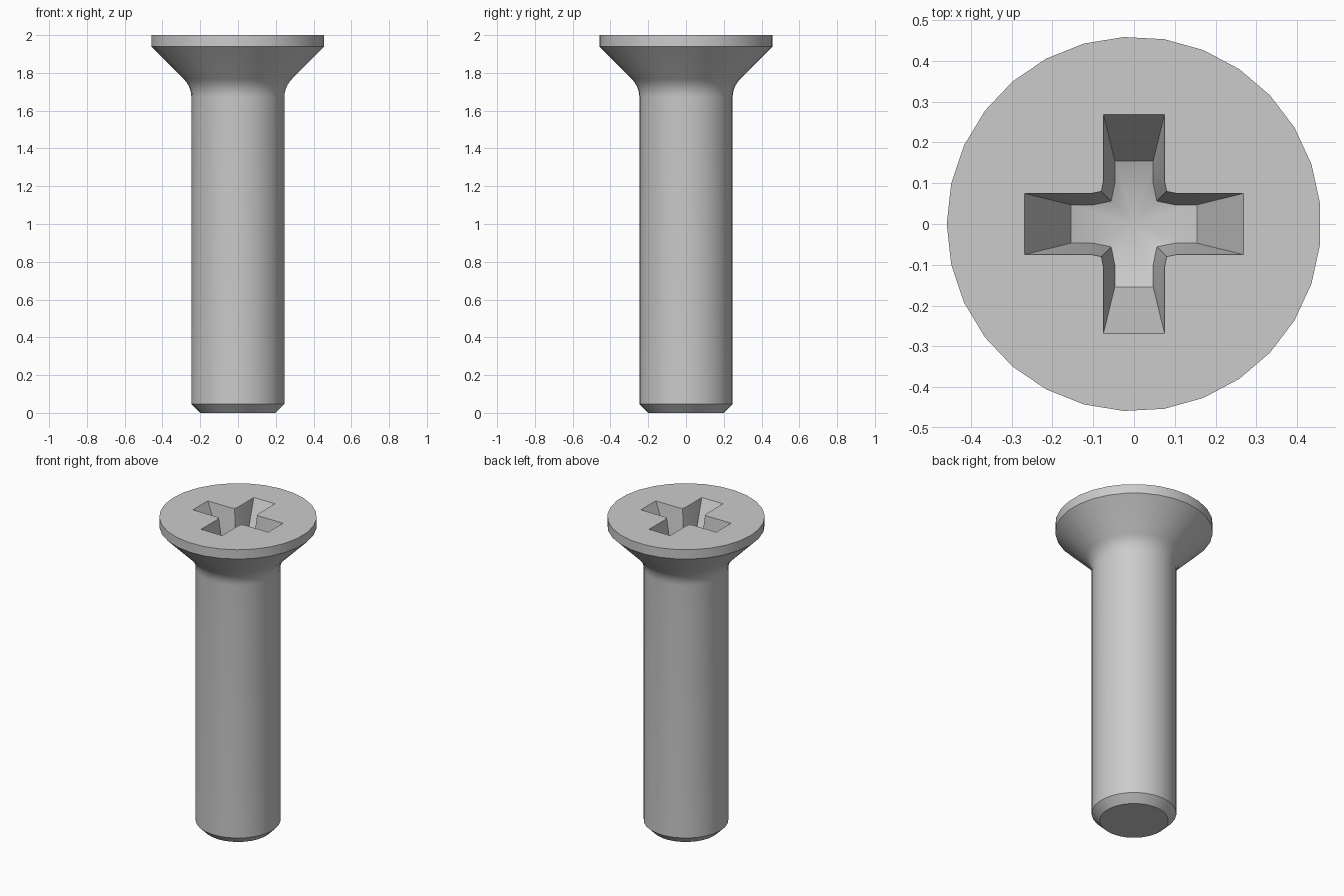
import bpy, bmesh
from math import sin, cos, pi, radians
from mathutils import Matrix, Vector

cube = bpy.data.objects.get("Cube")
if cube:
    bpy.data.objects.remove(cube, do_unlink=True)

SIDES = 29
STEP = 2 * pi / SIDES

steel = bpy.data.materials.new("grey_steel")
steel.use_nodes = True
grey = (0.6, 0.6, 0.6, 1)
steel.diffuse_color = grey
steel.node_tree.nodes["Principled BSDF"].inputs["Base Color"].default_value = grey


def skin_rings(name, rings, tip=None):
    """Join closed rings of points; cap both ends, the last one with a tip if given."""
    bm = bmesh.new()
    loops = [[bm.verts.new(p) for p in ring] for ring in rings]
    n = len(loops[0])
    for a, b in zip(loops, loops[1:]):
        for i in range(n):
            j = (i + 1) % n
            bm.faces.new((a[i], a[j], b[j], b[i]))
    bm.faces.new(loops[0])
    if tip:
        t = bm.verts.new(tip)
        for i in range(n):
            bm.faces.new((loops[-1][i], loops[-1][(i + 1) % n], t))
    else:
        bm.faces.new(loops[-1])
    bmesh.ops.recalc_face_normals(bm, faces=bm.faces)
    mesh = bpy.data.meshes.new(name)
    bm.to_mesh(mesh)
    bm.free()
    mesh.materials.append(steel)
    obj = bpy.data.objects.new(name, mesh)
    bpy.context.collection.objects.link(obj)
    return obj


def four_way(quadrant):
    """Repeat one quadrant of points around the z axis."""
    return [Matrix.Rotation(k * pi / 2, 3, 'Z') @ Vector(p)
            for k in range(4) for p in quadrant]


def arm_corner(end, half, neck, corner, z_end, z_neck, z_corner):
    """Outline between two neighbouring arms of the cross."""
    side = [(end, half, z_end), (neck, half, z_neck)]
    return side + [(corner, corner, z_corner)] + [(y, x, z) for x, y, z in reversed(side)]


# Screw body: chamfered tip, shank, fillet, countersunk head, rim
shank, fillet, fillet_z = 0.247, 0.138, 1.67
profile = [(0.2, 0), (shank, 0.047)]
for i in range(6):
    a = radians(9 * i)
    profile.append((shank + fillet * (1 - cos(a)), fillet_z + fillet * sin(a)))
profile += [(0.459, 1.94), (0.459, 2)]
screw = skin_rings("screw_body", [
    [(r * cos((i + 0.5) * STEP), r * sin((i + 0.5) * STEP), z) for i in range(SIDES)]
    for r, z in profile])

# Tapered cross recess with a shallow conical floor
rim = [arm_corner(0.268, 0.075, 0.105, 0.08, z, z, z) for z in (2.05, 2)]
floor = arm_corner(0.155, 0.047, 0.1, 0.056, 1.77, 1.75, 1.738)
cutter = skin_rings("recess_cutter", [four_way(q) for q in rim + [floor]], (0, 0, 1.71))
cutter.hide_render = True

cut = screw.modifiers.new("cross_recess", 'BOOLEAN')
cut.operation = 'DIFFERENCE'
cut.solver = 'EXACT'
cut.object = cutter

bpy.ops.object.select_all(action='DESELECT')
screw.select_set(True)
bpy.context.view_layer.objects.active = screw
bpy.ops.object.modifier_apply(modifier=cut.name)
bpy.data.objects.remove(cutter, do_unlink=True)
bpy.ops.object.shade_smooth_by_angle(angle=radians(30))
